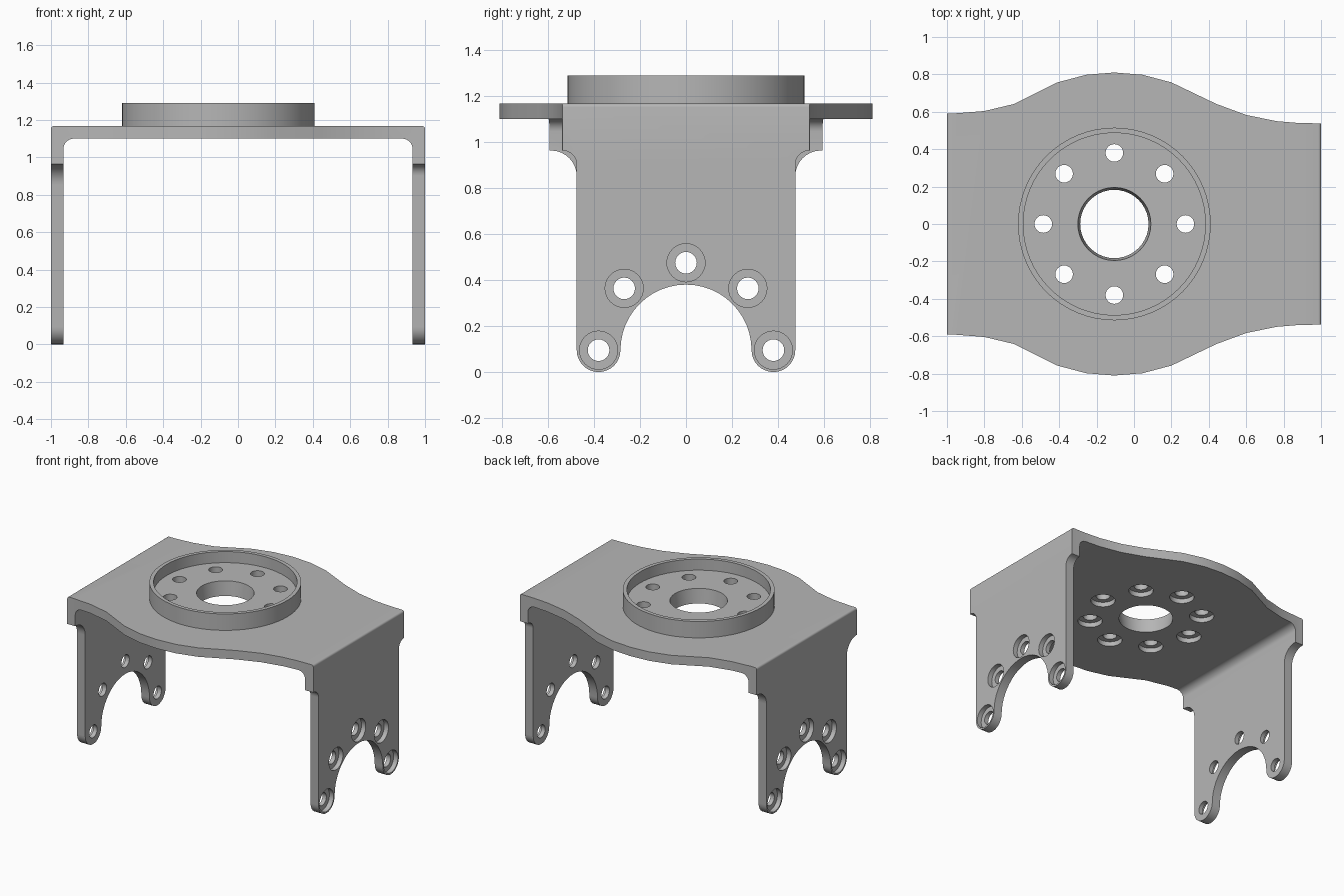
import bpy
import bmesh
from math import sin, cos, pi, radians
from mathutils import Matrix, Vector

cube = bpy.data.objects.get("Cube")
if cube:
    bpy.data.objects.remove(cube, do_unlink=True)

grey = bpy.data.materials.new("machined grey")
grey.use_nodes = True
colour = (0.47, 0.47, 0.47, 1)
grey.diffuse_color = colour
grey.node_tree.nodes["Principled BSDF"].inputs["Base Color"].default_value = colour

HUB_X = -0.105      # hub axis
TOP, UNDER = 1.167, 1.1
INNER = 0.933       # inside face of the legs
FLOOR = 1.207       # floor inside the hub rim


def arc(cx, cy, r, start, end, steps=12):
    angles = [radians(start + (end - start) * i / steps) for i in range(steps + 1)]
    return [(cx + r * cos(a), cy + r * sin(a)) for a in angles]


def add_mesh(name, bm):
    bmesh.ops.remove_doubles(bm, verts=bm.verts, dist=1e-5)
    bmesh.ops.recalc_face_normals(bm, faces=bm.faces)
    mesh = bpy.data.meshes.new(name)
    bm.to_mesh(mesh)
    bm.free()
    mesh.materials.append(grey)
    obj = bpy.data.objects.new(name, mesh)
    bpy.context.collection.objects.link(obj)
    return obj


def prism(name, points, axis, low, high):
    """Extrude a closed outline along x, y or z."""
    index = "xyz".index(axis)
    bm = bmesh.new()
    verts = []
    for p in points:
        co = list(p)
        co.insert(index, low)
        verts.append(bm.verts.new(co))
    bmesh.ops.remove_doubles(bm, verts=bm.verts, dist=1e-5)
    face = bm.faces.new([v for v in verts if v.is_valid])
    made = bmesh.ops.extrude_face_region(bm, geom=[face])["geom"]
    shift = Vector((0, 0, 0))
    shift[index] = high - low
    bmesh.ops.translate(bm, vec=shift,
                        verts=[g for g in made if isinstance(g, bmesh.types.BMVert)])
    return add_mesh(name, bm)


def round_bar(name, r_low, r_high, start, end, sides=32):
    """Cylinder or cone between two points."""
    a, b = Vector(start), Vector(end)
    turn = (b - a).to_track_quat('Z', 'Y').to_matrix().to_4x4()
    bm = bmesh.new()
    bmesh.ops.create_cone(bm, cap_ends=True, segments=sides, radius1=r_low, radius2=r_high,
                          depth=(b - a).length, matrix=Matrix.Translation((a + b) / 2) @ turn)
    return add_mesh(name, bm)


def combine(target, tool, operation):
    tool.hide_render = True
    mod = target.modifiers.new("combine", 'BOOLEAN')
    mod.operation = operation
    mod.solver = 'EXACT'
    mod.object = tool
    bpy.context.view_layer.objects.active = target
    bpy.ops.object.modifier_apply(modifier=mod.name)
    bpy.data.objects.remove(tool, do_unlink=True)


def mirrored(half):
    return half + [(-x, z) for x, z in reversed(half)]


# Bent channel: top plate with two legs, swept front to back
outer = [(1, -0.1)] + arc(0.985, TOP - 0.015, 0.015, 0, 90, 4)
inner = [(INNER, -0.1)] + arc(INNER - 0.055, UNDER - 0.055, 0.055, 0, 90, 8)
channel = mirrored(outer) + list(reversed(mirrored(inner)))
bracket = prism("bracket", channel, 'y', -1, 1)

# Wavy plan outline of the plate
edge = [(-1.1, 0.592), (-0.95, 0.592), (-0.8, 0.604), (-0.64, 0.642), (-0.41, 0.757),
        (-0.255, 0.798), (HUB_X, 0.81), (0.045, 0.798), (0.2, 0.757), (0.44, 0.642),
        (0.6, 0.583), (0.76, 0.55), (0.88, 0.54), (1.1, 0.536)]
plan = edge + [(x, -y) for x, y in reversed(edge)]
combine(bracket, prism("plan_outline", plan, 'z', -0.5, 2), 'INTERSECT')

# Legs: shoulder fillets, rounded feet and central arch
for side, fillet in ((1, 0.062), (-1, 0.112)):
    half = [(1, -0.3), (1, 0.963)]
    half += arc(0.475 + fillet, 0.963 - fillet, fillet, 90, 180, 8)
    half += arc(0.38, 0.095, 0.095, 0, -180, 16)
    half += arc(0, 0.095, 0.285, 0, 90, 12)[1:]
    low, high = sorted((side * 0.8, side * 1.2))
    combine(bracket, prism("leg_trim", mirrored(half), 'x', low, high), 'DIFFERENCE')

# Raised hub with a rim
hub = round_bar("hub", 0.515, 0.515, (HUB_X, 0, UNDER + 0.03), (HUB_X, 0, 1.29), 64)
combine(hub, round_bar("hub_recess", 0.487, 0.487, (HUB_X, 0, FLOOR), (HUB_X, 0, 1.5), 64),
        'DIFFERENCE')
combine(bracket, hub, 'UNION')

# Slightly tapered centre bore
combine(bracket, round_bar("bore", 0.182, 0.196, (HUB_X, 0, UNDER - 0.005),
                           (HUB_X, 0, FLOOR + 0.005), 40), 'DIFFERENCE')


def bolt_hole(face, direction, through):
    """Through hole with a counterbore sunk into the given face."""
    face, direction = Vector(face), Vector(direction)
    start = face - direction * 0.05
    combine(bracket, round_bar("counterbore", 0.083, 0.083, start, face + direction * 0.035),
            'DIFFERENCE')
    combine(bracket, round_bar("hole", 0.047, 0.047, start, face + direction * through, 24),
            'DIFFERENCE')


# Ring of eight holes, counterbored from below
for i in range(8):
    a = i * pi / 4
    bolt_hole((HUB_X + 0.38 * cos(a), 0.38 * sin(a), UNDER), (0, 0, 1), 0.15)

# Five holes around each leg arch, counterbored from outside
for side in (1, -1):
    for i in range(5):
        a = i * pi / 4
        bolt_hole((side, 0.38 * cos(a), 0.095 + 0.38 * sin(a)), (-side, 0, 0), 0.15)

# Smooth the curves, keep the edges crisp
bpy.ops.object.select_all(action='DESELECT')
bracket.select_set(True)
bpy.context.view_layer.objects.active = bracket
bpy.ops.object.shade_smooth_by_angle(angle=radians(30))
